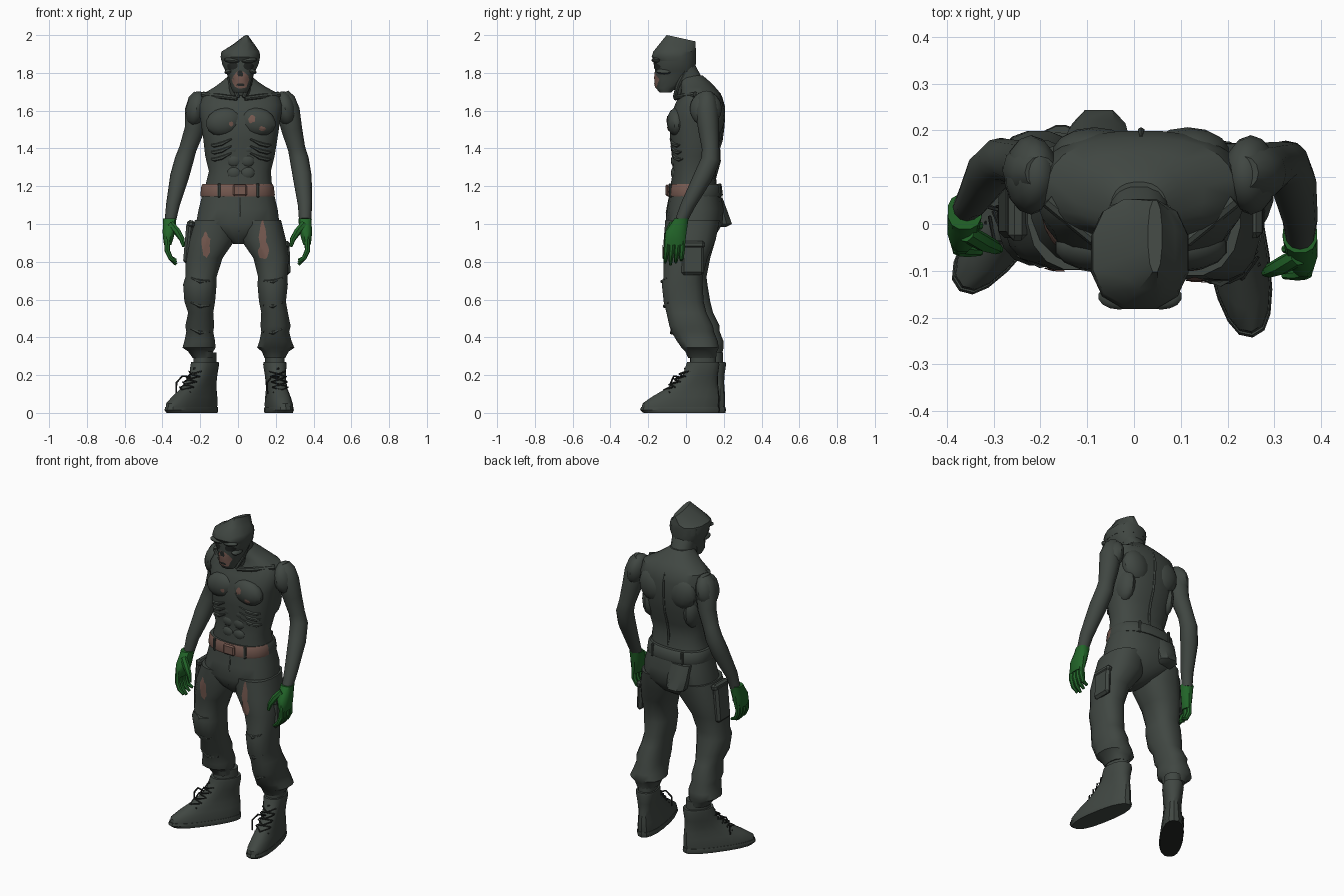
import bpy, bmesh, math, random
from mathutils import Vector, Matrix, Euler
from mathutils.bvhtree import BVHTree

random.seed(4)
if "Cube" in bpy.data.objects:
    bpy.data.objects.remove(bpy.data.objects["Cube"])
parts = []


def material(name, r, g, b):
    m = bpy.data.materials.new(name)
    m.use_nodes = True
    m.diffuse_color = (r, g, b, 1)
    shader = next(n for n in m.node_tree.nodes if n.type == "BSDF_PRINCIPLED")
    shader.inputs["Base Color"].default_value = (r, g, b, 1)
    shader.inputs["Roughness"].default_value = .9
    return m


GREY = material("ash grey", .052, .063, .055)
DARK = material("charcoal", .018, .021, .019)
PINK = material("dusty pink", .18, .1, .08)
GREEN = material("glove green", .016, .13, .022)


def finish(name, bm, mat):
    bmesh.ops.recalc_face_normals(bm, faces=bm.faces)
    mesh = bpy.data.meshes.new(name)
    bm.to_mesh(mesh)
    bm.free()
    mesh.materials.append(mat)
    ob = bpy.data.objects.new(name, mesh)
    bpy.context.collection.objects.link(ob)
    parts.append(ob)
    return ob


def skin(name, rows, mat):
    """Join rows of points into a closed, capped surface."""
    bm = bmesh.new()
    rows = [[bm.verts.new(p) for p in row] for row in rows]
    n = len(rows[0])
    for low, high in zip(rows, rows[1:]):
        for i in range(n):
            j = (i + 1) % n
            bm.faces.new((low[i], low[j], high[j], high[i]))
    bm.faces.new(rows[0])
    bm.faces.new(rows[-1])
    return finish(name, bm, mat)


def loft(name, rings, mat=GREY, n=16, power=2.4, place=Matrix()):
    """Each ring is height, then its x range, then its y range."""
    def bend(v):
        return math.copysign(abs(v) ** (2 / power), v)
    rows = []
    for z, x0, x1, y0, y1 in rings:
        angles = [math.tau * (i + .5) / n for i in range(n)]
        rows.append([place @ Vector(((x0 + x1) / 2 + (x1 - x0) / 2 * bend(math.cos(a)),
                                     (y0 + y1) / 2 + (y1 - y0) / 2 * bend(math.sin(a)), z))
                     for a in angles])
    return skin(name, rows, mat)


def tube(name, path, mat=GREY, n=8, place=Matrix()):
    """Each path point is a position followed by a radius."""
    pts = [Vector(p[:3]) for p in path]
    span = pts[-1] - pts[0]
    ref = Vector((0, 1, 0)) if abs(span.x) > abs(span.z) else Vector((1, 0, 0))
    rows = []
    for i, p in enumerate(pts):
        t = (pts[min(i + 1, len(pts) - 1)] - pts[max(i - 1, 0)]).normalized()
        a = t.cross(ref).normalized()
        b = t.cross(a)
        rows.append([place @ (p + path[i][3] * (a * math.cos(k * math.tau / n) + b * math.sin(k * math.tau / n)))
                     for k in range(n)])
    return skin(name, rows, mat)


def solid(loc, size, rot):
    return Matrix.LocRotScale(Vector(loc), Euler([math.radians(a) for a in rot]), Vector(size))


def blob(name, loc, radii, rot=(0, 0, 0)):
    bm = bmesh.new()
    bmesh.ops.create_uvsphere(bm, u_segments=14, v_segments=8, radius=1, matrix=solid(loc, radii, rot))
    return finish(name, bm, GREY)


def box(name, loc, size, mat=GREY, rot=(0, 0, 0), bevel=.008):
    bm = bmesh.new()
    bmesh.ops.create_cube(bm, size=1, matrix=solid(loc, size, rot))
    bmesh.ops.bevel(bm, geom=bm.edges[:], offset=bevel, segments=1, affect="EDGES")
    return finish(name, bm, mat)


def surface(*obs):
    verts, polys = [], []
    for ob in obs:
        base = len(verts)
        verts += [v.co.copy() for v in ob.data.vertices]
        polys += [[base + i for i in p.vertices] for p in ob.data.polygons]
    return BVHTree.FromPolygons(verts, polys)


def drop(tree, x, z, lift=0., side=-1):
    """Point on the front (side -1) or back (side 1) of a surface."""
    hit = tree.ray_cast(Vector((x, side, z)), Vector((0, -side, 0)))[0]
    if hit is None:
        hit = tree.find_nearest(Vector((x, 0, z)))[0]
    return Vector((x, hit.y + side * lift, z))


def patch(name, tree, x, z, w, h, mat, lift=.004, rough=.2, n=14):
    bm = bmesh.new()
    shape = [1 + random.uniform(-rough, rough) for _ in range(n)]
    mid = bm.verts.new(drop(tree, x, z, lift))
    last = None
    for f in (.35, .7, 1):
        ring = [bm.verts.new(drop(tree, x + w * f * s * math.cos(i * math.tau / n),
                                  z + h * f * s * math.sin(i * math.tau / n), lift))
                for i, s in enumerate(shape)]
        for i in range(n):
            j = (i + 1) % n
            bm.faces.new((last[i], ring[i], ring[j], last[j]) if last else (mid, ring[i], ring[j]))
        last = ring
    return finish(name, bm, mat)


def ridge(name, tree, points, radius, side=-1):
    path = [(*drop(tree, x, z, 0, side), radius * (.4 if i in (0, len(points) - 1) else 1))
            for i, (x, z) in enumerate(points)]
    return tube(name, path, n=6)


# Torso with chest, back and belly muscles
torso = loft("torso", [
    (1.1, -.18, .18, -.07, .17), (1.22, -.17, .18, -.08, .16), (1.28, -.155, .175, -.07, .145),
    (1.36, -.175, .195, -.075, .16), (1.45, -.185, .21, -.085, .19), (1.55, -.2, .225, -.088, .2),
    (1.63, -.21, .24, -.06, .2), (1.69, -.185, .215, -.03, .185), (1.725, -.125, .15, -.03, .155),
    (1.755, -.085, .105, -.035, .125), (1.785, -.05, .07, -.03, .09)], n=24)
trunk = surface(torso)
muscles = []
mid = .015
for s, side in ((-1, "right"), (1, "left")):
    muscles.append(blob(side + "_chest", (mid + s * .088, -.05, 1.54), (.1, .052, .075), rot=(0, s * 12, 0)))
    blob(side + "_shoulder_blade", (mid + s * .1, .152, 1.57), (.09, .055, .1), rot=(0, s * 15, 0))
    blob(side + "_back_muscle", (mid + s * .14, .1, 1.46), (.05, .08, .11))
    blob(side + "_shoulder", (mid + s * .235, .105, 1.61), (.056, .085, .095), rot=(0, -s * 12, 0))
    for k in range(3):
        z = 1.45 - k * .037
        ridge(side + "_rib", trunk, [(mid + s * x, z - d) for x, d in ((.05, 0), (.1, .025), (.14, .035), (.16, .03))], .011)
        blob(side + "_belly", (mid + s * .035, -.054, 1.4 - k * .065), (.042, .026, .038))
    tube(side + "_collarbone", [(mid + s * .02, -.055, 1.665, .012), (mid + s * .1, -.035, 1.675, .013),
                                (mid + s * .2, .05, 1.685, .016)])
    tube(side + "_neck_tendon", [(mid + s * .015, -.06, 1.67, .01), (mid + s * .045, -.04, 1.74, .014),
                                 (mid + s * .06, .0, 1.82, .012)])
ridge("spine", trunk, [(mid, 1.2 + k * .06) for k in range(9)], .008, 1)
chest = surface(torso, *muscles)
for x, z, w, h in ((-.035, 1.53, .012, .014), (.073, 1.555, .018, .02), (.13, 1.505, .018, .012)):
    patch("chest_sore", chest, x, z, w, h, PINK)

# Neck, skull and peaked cap
loft("neck", [(1.68, -.055, .075, -.05, .13), (1.75, -.055, .075, -.075, .1), (1.84, -.06, .085, -.08, .05)])
skull = loft("skull", [
    (1.695, -.025, .05, -.14, -.08), (1.72, -.038, .063, -.16, -.05), (1.77, -.05, .075, -.166, .035),
    (1.81, -.068, .093, -.165, .05), (1.85, -.087, .112, -.168, .054), (1.9, -.09, .115, -.165, .055)])
cap = loft("peaked_cap", [
    (1.862, -.09, .115, -.17, .055), (1.885, -.095, .12, -.185, .056), (1.912, -.091, .117, -.177, .057),
    (1.955, -.03, .09, -.142, .055), (2, .03, .06, -.105, .052)], n=12)
for v in cap.data.vertices:
    if v.co.z > 1.94:
        v.co.z -= max(0, v.co.y + .1) * .22
face = surface(skull)
patch("raw_jaw", face, .013, 1.764, .046, .048, PINK, rough=.1)
patch("mouth", face, .013, 1.737, .022, .008, DARK, .007)
patch("nose_hole", face, .013, 1.797, .014, .018, DARK, .007)
for s, side in ((-1, "right"), (1, "left")):
    patch(side + "_eye_socket", face, .013 + s * .043, 1.836, .029, .02, DARK, .005, .08)
    blob(side + "_cheekbone", (.013 + s * .062, -.115, 1.808), (.024, .045, .014), rot=(0, s * 20, 0))
    blob(side + "_brow", (.013 + s * .045, -.155, 1.866), (.045, .028, .014), rot=(0, -s * 6, 0))

# Arms
tube("right_arm", [(-.2, .11, 1.69, .035), (-.21, .11, 1.66, .052), (-.22, .115, 1.6, .062), (-.23, .125, 1.5, .053),
                   (-.265, .135, 1.4, .046), (-.285, .135, 1.34, .05), (-.31, .11, 1.25, .05),
                   (-.345, .05, 1.1, .036), (-.358, .035, 1.02, .03)], n=12)
tube("left_arm", [(.235, .11, 1.69, .035), (.25, .11, 1.66, .052), (.265, .11, 1.6, .062), (.285, .12, 1.5, .055),
                  (.31, .13, 1.4, .046), (.325, .13, 1.34, .05), (.34, .09, 1.25, .05),
                  (.355, .01, 1.1, .038), (.355, -.025, 1.02, .032)], n=12)

# Gloved hands, mirrored
for s, side, shift in ((-1, "right", (-.007, .05, 0)), (1, "left", (0, 0, 0))):
    place = Matrix.Translation(shift) @ Matrix.Diagonal((s, 1, 1, 1))
    loft(side + "_glove", [(1.03, .318, .392, -.062, .015), (1.01, .32, .39, -.075, .012), (.96, .325, .393, -.11, .005),
                           (.92, .335, .39, -.115, .0), (.89, .345, .385, -.11, -.005)], GREEN, 12, place=place)
    for k in range(4):
        y, tip = -.1 + k * .028, .785 + .012 * abs(k - 1)
        tube(side + "_finger", [(.367, y, .92, .015), (.368, y - .004, .86, .015), (.35, y - .008, .82, .013),
                                (.32, y - .01, tip, .008)], GREEN, 7, place)
    tube(side + "_thumb", [(.35, -.07, 1, .02), (.315, -.09, .96, .02), (.29, -.1, .92, .015),
                           (.28, -.105, .88, .008)], GREEN, 7, place)

# Trousers
hips = loft("trouser_hips", [
    (.895, -.025, .03, -.05, .09), (.935, -.1, .1, -.09, .155), (1, -.225, .222, -.112, .195),
    (1.08, -.21, .212, -.1, .2), (1.18, -.185, .187, -.085, .18)], n=20)
right_leg = loft("right_trouser_leg", [
    (.29, -.24, -.13, .06, .19), (.325, -.265, -.13, .045, .195), (.345, -.295, -.118, .015, .2), (.38, -.285, -.12, .005, .2),
    (.43, -.275, -.13, .0, .18), (.46, -.28, -.125, -.02, .18), (.53, -.265, -.13, -.035, .145),
    (.59, -.285, -.12, -.075, .13), (.68, -.292, -.112, -.09, .115), (.72, -.28, -.112, -.08, .11),
    (.82, -.28, -.08, -.09, .13), (.92, -.265, -.01, -.1, .16), (1.02, -.23, -.01, -.1, .18)])
left_leg = loft("left_trouser_leg", [
    (.29, .14, .25, .01, .16), (.325, .125, .27, -.005, .165), (.345, .1, .3, -.025, .175), (.38, .112, .285, -.05, .17),
    (.43, .122, .272, -.08, .15), (.46, .118, .28, -.09, .145), (.53, .122, .265, -.105, .11),
    (.59, .11, .255, -.12, .095), (.68, .102, .265, -.13, .09), (.72, .105, .262, -.12, .09),
    (.82, .08, .27, -.122, .115), (.92, .01, .255, -.12, .16), (1.02, .01, .23, -.112, .18)])
thighs = surface(hips, right_leg, left_leg)
patch("right_thigh_tear", thighs, -.17, .885, .022, .07, PINK)
patch("left_thigh_tear", thighs, .13, .93, .018, .1, PINK)
patch("left_thigh_tear_low", thighs, .135, .86, .026, .045, PINK, .005)
for x, s in ((-.2, -1), (.185, 1)):
    for z in (.43, .57, .7):
        ridge("trouser_fold", thighs, [(x - s * .05, z), (x, z - .005), (x + s * .05, z + .015)], .011)
ridge("fly_seam", thighs, [(.01, 1.14), (.012, 1.06), (.005, .96)], .006)

# Pockets
box("right_side_pouch", (-.262, .03, .9), (.04, .12, .22), rot=(0, 5, 0), bevel=.014)
box("right_pocket_flap", (-.25, .03, 1.0), (.04, .13, .04), rot=(0, 8, 0), bevel=.012)
box("left_cargo_pocket", (.258, .035, .81), (.035, .12, .16), rot=(0, -2, 0), bevel=.014)
box("left_pocket_flap", (.255, .035, .89), (.04, .13, .04), rot=(0, -6, 0), bevel=.012)
loft("rear_pocket", [(.985, -.12, -.03, .12, .215), (1, -.135, -.015, .12, .247),
                     (1.06, -.145, -.01, .12, .225), (1.14, -.15, -.01, .12, .195)], n=8, power=2.8)

# Belt, coloured at the front only
belt = loft("belt", [(1.145, -.197, .193, -.097, .193), (1.155, -.2, .196, -.1, .196),
                     (1.2, -.195, .19, -.096, .19), (1.212, -.188, .183, -.09, .18)], PINK, 28)
belt.data.materials.append(GREY)
for f in belt.data.polygons:
    f.material_index = int(f.center.y > .03)
box("buckle", (.01, -.1, 1.178), (.075, .018, .062), PINK)
band = surface(belt)
for x in (-.1, .105):
    for side in (-1, 1):
        box("belt_loop", drop(band, x, 1.178, 0, side), (.016, .014, .075), bevel=.004)

# Boots, each turned outwards, the right one with a worn dark tread
for side, x, y, turn, tread in (("right", -.175, .13, -36, 1), ("left", .195, .09, 10, 0)):
    place = Matrix.Translation((x, y, 0)) @ Matrix.Rotation(math.radians(turn), 4, "Z")
    loft(side + "_boot", [
        (.025, -.062, .062, -.33, .085), (.05, -.062, .062, -.325, .088), (.085, -.057, .057, -.275, .088),
        (.125, -.05, .05, -.205, .084), (.16, -.05, .05, -.155, .08), (.2, -.053, .053, -.11, .08),
        (.255, -.06, .06, -.09, .088), (.27, -.058, .058, -.085, .085)], n=18, place=place)
    sole = loft(side + "_sole", [(0, -.063, .063, -.32, .088), (.015, -.067, .067, -.338, .092),
                                 (.03, -.064, .064, -.333, .09)], n=18, place=place)
    sole.data.materials.append(DARK)
    for f in sole.data.polygons:
        f.material_index = tread * int(f.center.z < .005)
    loft(side + "_sock", [(.22, -.05, .05, -.07, .07), (.32, -.05, .05, -.07, .07)], place=place)
    for k in range(5):
        ly, lz = -.215 + k * .028, .118 + k * .028
        for s in (-1, 1):
            tube(side + "_lace", [(-s * .042, ly + .03, lz - .01, .004), (0, ly + .005, lz + .004, .005),
                                  (s * .042, ly + .045, lz + .018, .004)], DARK, 5, place)
    tube(side + "_lace_loop", [(0, -.13, .19, .005), (-.04, -.15, .195, .005), (-.07, -.16, .16, .005),
                               (-.068, -.165, .1, .004)], DARK, 5, place)

# Smooth rounded faces while keeping creases
for ob in parts:
    bpy.ops.object.select_all(action="DESELECT")
    ob.select_set(True)
    bpy.context.view_layer.objects.active = ob
    bpy.ops.object.shade_smooth_by_angle(angle=math.radians(35))
